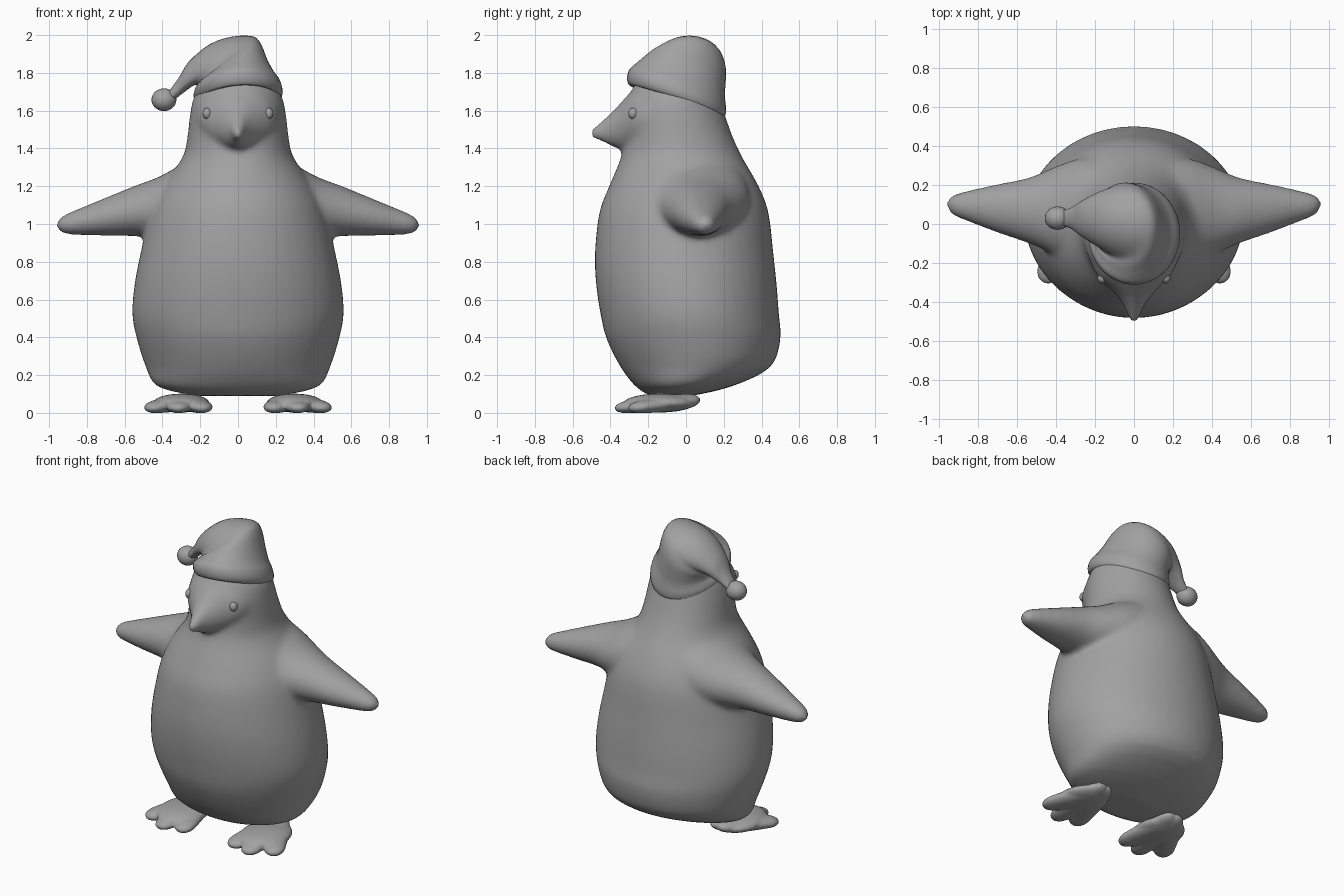
import bpy, bmesh, math
from mathutils import Vector, Matrix

grey = bpy.data.materials.new("mid_grey")
grey.diffuse_color = (0.36, 0.36, 0.36, 1)


def spline(p0, p1, p2, p3, t):
    return [0.5 * (2 * b + (c - a) * t + (2 * a - 5 * b + 4 * c - d) * t * t
                   + (3 * b - a - 3 * c + d) * t ** 3)
            for a, b, c, d in zip(p0, p1, p2, p3)]


def loft(bm, rings, n=32, steps=3):
    """Skin elliptical rings (centre, axis a, axis b), splined lengthwise."""
    keys = [tuple(c) + tuple(a) + tuple(b) for c, a, b in rings]
    fine = []
    for i in range(len(keys) - 1):
        q = [keys[max(0, min(len(keys) - 1, i + k))] for k in (-1, 0, 1, 2)]
        fine += [spline(*q, s / steps) for s in range(steps)]
    fine.append(keys[-1])
    loops = []
    for f in fine:
        c, a, b = Vector(f[:3]), Vector(f[3:6]), Vector(f[6:])
        angles = [2 * math.pi * k / n for k in range(n)]
        loops.append([bm.verts.new(c + a * math.cos(t) + b * math.sin(t)) for t in angles])
    new = [bm.faces.new(loops[0]), bm.faces.new(loops[-1])]
    for lo, hi in zip(loops, loops[1:]):
        for k in range(n):
            j = (k + 1) % n
            new.append(bm.faces.new((lo[k], lo[j], hi[j], hi[k])))
    bmesh.ops.recalc_face_normals(bm, faces=new)


def ball(bm, centre, size):
    m = Matrix.Translation(centre) @ Matrix.Diagonal((*size, 1))
    bmesh.ops.create_uvsphere(bm, u_segments=24, v_segments=14, radius=1, matrix=m)


def finish(bm, name, voxel=None, smooth=0):
    me = bpy.data.meshes.new(name)
    bm.to_mesh(me)
    bm.free()
    me.materials.append(grey)
    for p in me.polygons:
        p.use_smooth = True
    ob = bpy.data.objects.new(name, me)
    bpy.context.collection.objects.link(ob)
    if voxel:  # fuse overlapping volumes into one soft skin
        r = ob.modifiers.new("fuse", 'REMESH')
        r.mode = 'VOXEL'
        r.voxel_size = voxel
        r.use_smooth_shade = True
        s = ob.modifiers.new("soften", 'SMOOTH')
        s.factor = 0.5
        s.iterations = smooth
    return ob


# Body and head: z, half width, front y, back y
torso = [(.09, .22, -.19, .03), (.138, .425, -.265, .235), (.24, .487, -.345, .445),
         (.39, .535, -.42, .50), (.52, .56, -.452, .492), (.68, .548, -.476, .48),
         (.85, .515, -.482, .462), (1.06, .465, -.459, .437), (1.2, .40, -.407, .385),
         (1.35, .295, -.345, .30), (1.46, .268, -.325, .248), (1.58, .254, -.325, .205),
         (1.68, .23, -.30, .17), (1.76, .17, -.25, .11), (1.80, .08, -.14, .02)]
bm = bmesh.new()
loft(bm, [((0, (f + b) / 2, z), (w, 0, 0), (0, (b - f) / 2, 0)) for z, w, f, b in torso], 48)

# Beak and brow: y, top z, bottom z, half width
beak = [(-.12, 1.76, 1.37, .24), (-.20, 1.745, 1.38, .222), (-.27, 1.72, 1.39, .185),
        (-.33, 1.66, 1.395, .125), (-.38, 1.605, 1.405, .08),
        (-.43, 1.56, 1.43, .047), (-.48, 1.52, 1.447, .027), (-.506, 1.497, 1.462, .013)]
loft(bm, [((0, y, (t + b) / 2), (w, 0, 0), (0, 0, (t - b) / 2)) for y, t, b, w in beak], 24)

# Wings with broad shoulders: x, top z, bottom z, front y, back y
wing = [(.14, 1.41, .86, -.29, .35), (.29, 1.322, .90, -.235, .335), (.42, 1.25, .925, -.155, .288),
        (.54, 1.205, .935, -.10, .238), (.70, 1.14, .938, -.045, .205), (.85, 1.078, .942, .012, .172),
        (.92, 1.048, .948, .04, .153), (.95, 1.022, .966, .066, .134), (.962, 1.005, .985, .09, .11)]
for s in (1, -1):
    loft(bm, [((s * x, (f + b) / 2, (t + u) / 2), (0, (b - f) / 2, 0), (0, 0, (t - u) / 2))
              for x, t, u, f, b in wing], 28)
finish(bm, "body", 0.016, 11)

# Eyes
for s, side in ((1, "left"), (-1, "right")):
    bm = bmesh.new()
    ball(bm, (s * .163, -.279, 1.585), (.024, .026, .03))
    finish(bm, side + "_eye")

# Feet: three splayed toes fused with a webbed pad
for s, side in ((1, "left"), (-1, "right")):
    bm = bmesh.new()
    ball(bm, (s * .30, -.14, .052), (.15, .19, .05))
    heel = Vector((s * .275, .03, .065))
    for x, y in ((.186, -.325), (.32, -.355), (.458, -.28)):
        tip = Vector((s * x, y, .027))
        d = tip - heel
        across = Vector((-d.y, d.x, 0)).normalized()
        rings = []
        for t, w, h in ((-.09, .04, .014), (.03, .072, .037), (.4, .074, .044),
                        (.75, .07, .037), (.93, .06, .031), (1.03, .034, .018), (1.055, .014, .007)):
            rings.append((heel + d * t, across * w, Vector((0, 0, h))))
        loft(bm, rings, 20)
    finish(bm, side + "_foot", 0.01, 2)

# Floppy hat with rolled brim: lower x z, upper x z, centre y, half depth, tilt
hat = [(-.17, 1.655, .18, 1.685, -.05, .20, -.07), (-.215, 1.635, .22, 1.665, -.05, .25, -.085),
       (-.235, 1.675, .237, 1.70, -.05, .262, -.085), (-.23, 1.705, .222, 1.755, -.048, .256, -.08),
       (-.22, 1.72, .19, 1.80, -.04, .246, -.07), (-.215, 1.73, .155, 1.87, -.022, .232, -.05),
       (-.22, 1.735, .123, 1.95, .0, .212, -.025), (-.228, 1.735, .08, 1.993, .012, .185, 0),
       (-.24, 1.73, -.03, 1.992, .02, .158, 0), (-.262, 1.715, -.15, 1.952, .025, .125, 0),
       (-.295, 1.69, -.26, 1.86, .028, .085, 0), (-.335, 1.66, -.31, 1.78, .03, .054, 0),
       (-.38, 1.635, -.36, 1.71, .03, .038, 0)]
bm = bmesh.new()
loft(bm, [(((x0 + x1) / 2, y, (z0 + z1) / 2), ((x1 - x0) / 2, 0, (z1 - z0) / 2), (0, d, k))
          for x0, z0, x1, z1, y, d, k in hat], 36)
finish(bm, "hat")

# Pompom
bm = bmesh.new()
ball(bm, (-.392, .03, 1.658), (.066, .06, .06))
finish(bm, "pompom")
